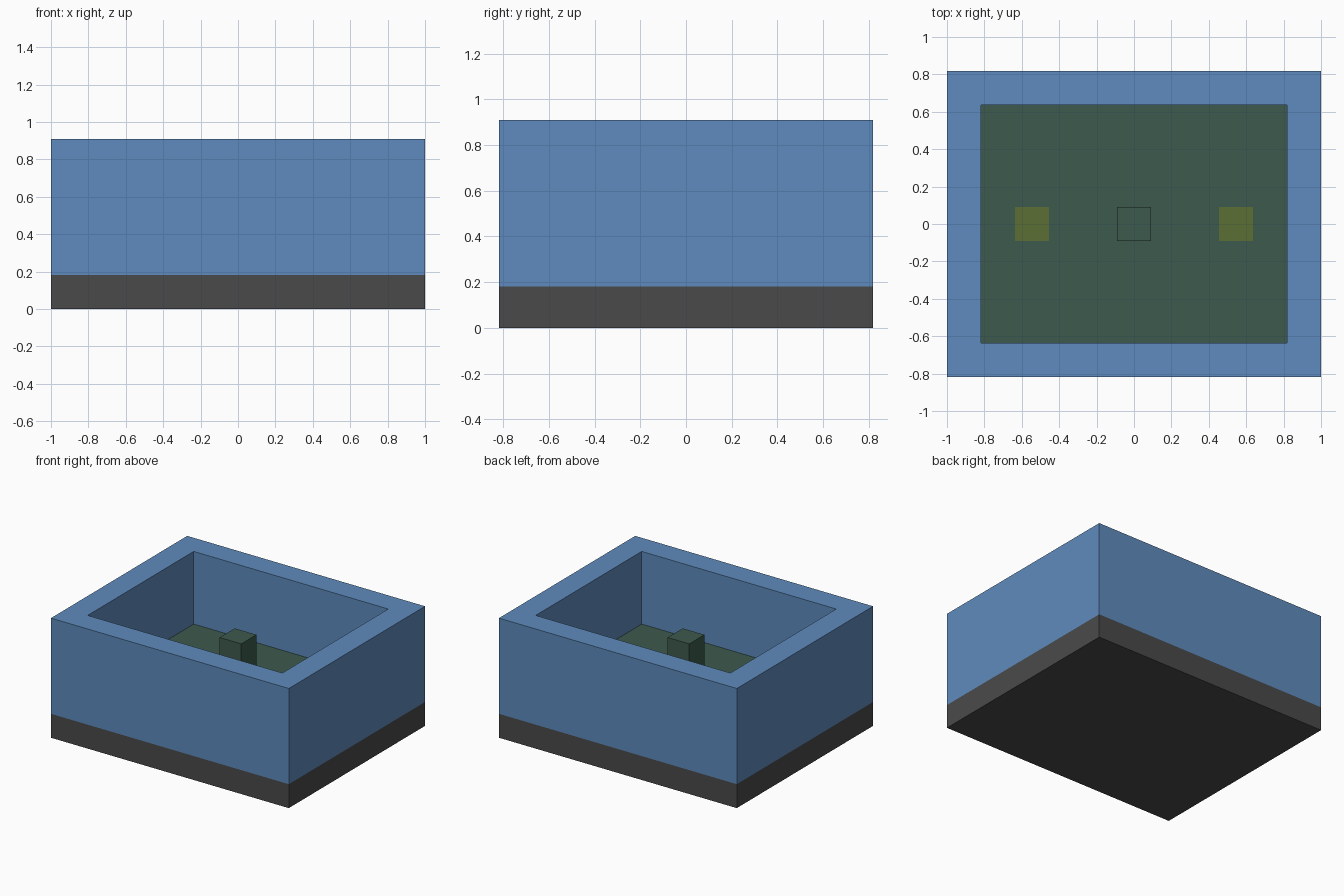
import bpy, bmesh

if "Cube" in bpy.data.objects:
    bpy.data.objects.remove(bpy.data.objects["Cube"])

U = 2 / 11  # block module: model is 11 x 9 x 5 modules


def material(name, rgb):
    def lin(c):
        c /= 255
        return c / 12.92 if c <= 0.04045 else ((c + 0.055) / 1.055) ** 2.4
    m = bpy.data.materials.new(name)
    m.diffuse_color = (*[lin(c) for c in rgb], 1)
    m.use_nodes = True
    m.node_tree.nodes["Principled BSDF"].inputs["Base Color"].default_value = m.diffuse_color
    return m


def finish(name, bm, mat):
    bmesh.ops.recalc_face_normals(bm, faces=bm.faces)
    me = bpy.data.meshes.new(name)
    bm.to_mesh(me)
    bm.free()
    me.materials.append(mat)
    ob = bpy.data.objects.new(name, me)
    bpy.context.collection.objects.link(ob)
    return ob


def box(name, x, y, z0, z1, hx, hy, mat):
    bm = bmesh.new()
    bmesh.ops.create_cube(bm, size=1)
    for v in bm.verts:
        v.co = (x + v.co.x * 2 * hx, y + v.co.y * 2 * hy, z0 if v.co.z < 0 else z1)
    return finish(name, bm, mat)


blue = material("blue", (95, 139, 189))
dark = material("charcoal", (74, 74, 74))
green = material("dark green", (61, 90, 77))
olive = material("olive yellow", (91, 110, 52))

FLOOR = 0.357

# Dark base slab
box("base", 0, 0, 0, U, 5.5 * U, 4.5 * U, dark)

# Blue rim: four walls as one closed ring
bm = bmesh.new()
rings = []
for hx, hy, z in ((5.5, 4.5, U), (5.5, 4.5, 5 * U), (4.5, 3.5, 5 * U), (4.5, 3.5, U)):
    rings.append([bm.verts.new((sx * hx * U, sy * hy * U, z))
                  for sx, sy in ((-1, -1), (1, -1), (1, 1), (-1, 1))])
for i in range(4):
    a, b = rings[i], rings[(i + 1) % 4]
    for j in range(4):
        k = (j + 1) % 4
        bm.faces.new((a[j], a[k], b[k], b[j]))
finish("walls", bm, blue)

# Recessed floor and centre post
box("floor", 0, 0, U, FLOOR, 4.5 * U, 3.5 * U, green)
box("post", 0, 0, FLOOR, 4 * U, U / 2, U / 2, green)

# Flush coloured patches either side of the post
for side, s in (("left", -1), ("right", 1)):
    box(side + "_patch", s * 3 * U, 0, FLOOR - 0.002, FLOOR + 0.003, U / 2, U / 2, olive)
